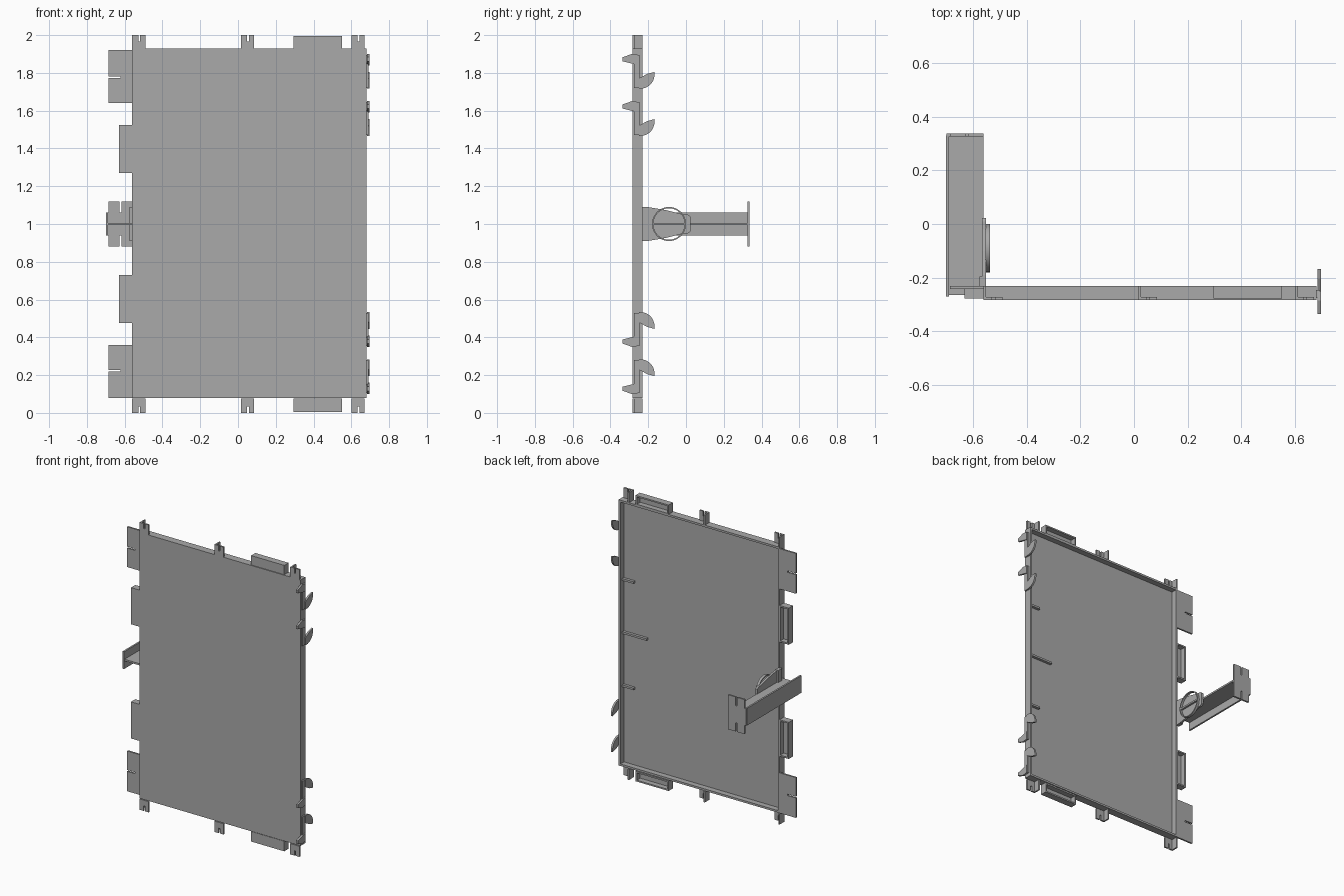
import bpy, bmesh, math

if "Cube" in bpy.data.objects:
    bpy.data.objects.remove(bpy.data.objects["Cube"], do_unlink=True)

grey = bpy.data.materials.new("plain_grey")
grey.use_nodes = True
colour = (0.4, 0.4, 0.4, 1)
grey.diffuse_color = colour
grey.node_tree.nodes["Principled BSDF"].inputs["Base Color"].default_value = colour


def finish(name, bm):
    bmesh.ops.recalc_face_normals(bm, faces=bm.faces[:])
    mesh = bpy.data.meshes.new(name)
    bm.to_mesh(mesh)
    bm.free()
    mesh.materials.append(grey)
    obj = bpy.data.objects.new(name, mesh)
    bpy.context.collection.objects.link(obj)
    return obj


def boxes(name, parts):
    """One object from boxes given as (x0, x1, y0, y1, z0, z1)."""
    bm = bmesh.new()
    for x0, x1, y0, y1, z0, z1 in parts:
        cube = bmesh.ops.create_cube(bm, size=1)["verts"]
        bmesh.ops.scale(bm, vec=(x1 - x0, y1 - y0, z1 - z0), verts=cube)
        bmesh.ops.translate(bm, vec=((x0 + x1) / 2, (y0 + y1) / 2, (z0 + z1) / 2), verts=cube)
    return finish(name, bm)


def extrude(name, outline, axis, start, end):
    """Extrude a flat outline along x (points are y, z) or y (points are x, z)."""
    bm = bmesh.new()
    place = (lambda p: (start, p[0], p[1])) if axis == "x" else (lambda p: (p[0], start, p[1]))
    face = bm.faces.new([bm.verts.new(place(p)) for p in outline])
    top = bmesh.ops.extrude_face_region(bm, geom=[face])["geom"]
    shift = (end - start, 0, 0) if axis == "x" else (0, end - start, 0)
    bmesh.ops.translate(bm, vec=shift, verts=[v for v in top if isinstance(v, bmesh.types.BMVert)])
    return finish(name, bm)


def flip(z, upper):
    return z if upper else 2 - z


def tray(name, x0, x1, z0, z1, front, back, wall):
    """Shallow box open at the back."""
    return boxes(name, [
        (x0, x1, front, front + wall, z0, z1),
        (x0, x0 + wall, front, back, z0, z1), (x1 - wall, x1, front, back, z0, z1),
        (x0, x1, front, back, z0, z0 + wall), (x0, x1, front, back, z1 - wall, z1)])


# Main panel with a raised rim behind
tray("panel", -0.56, 0.68, 0.08, 1.93, -0.283, -0.23, 0.014)

# Small ribs on the back of the panel
for z, length in ((0.63, 0.09), (1.0, 0.19), (1.37, 0.09)):
    boxes("panel_rib", [(0.67 - length, 0.67, -0.272, -0.25, z - 0.007, z + 0.007)])

for upper in (True, False):
    side = "upper" if upper else "lower"

    def span(a, b):
        return sorted((flip(a, upper), flip(b, upper)))

    # Slotted lugs with a side fin on the top and bottom edges
    for x in (-0.56, 0.016, 0.6):
        plate = [(0, 1.925), (0.07, 1.925), (0.07, 2), (0.042, 2), (0.042, 1.965),
                 (0.032, 1.965), (0.032, 2), (0, 2)]
        extrude(side + "_lug", [(x + a, flip(b, upper)) for a, b in plate], "y", -0.283, -0.272)
        boxes(side + "_lug_fin", [(x, x + 0.01, -0.275, -0.23, *span(1.925, 2))])

    # Open trays on the top, bottom and right edges
    tray(side + "_edge_tray", 0.295, 0.55, *span(1.925, 1.995), -0.277, -0.23, 0.01)
    tray(side + "_side_tray", -0.63, -0.555, *span(1.27, 1.525), -0.277, -0.23, 0.01)

    # Slotted side tabs
    tab = [(-0.555, 1.64), (-0.685, 1.64), (-0.685, 1.772), (-0.622, 1.772),
           (-0.622, 1.782), (-0.685, 1.782), (-0.685, 1.92), (-0.555, 1.92)]
    extrude(side + "_side_tab", [(x, flip(z, upper)) for x, z in tab], "y", -0.242, -0.23)

    # Latches: a tapered prong in front, a curved claw behind, a strip between
    for z in (1.625, 1.875):
        prong = [(-0.335, 0.008), (-0.335, -0.014), (-0.25, -0.035), (-0.25, 0.02), (-0.285, 0.026)]
        arc = [math.radians(a) for a in range(-90, 1, 10)]
        claw = [(-0.25, -0.158)] + [(-0.24 + 0.073 * math.cos(a), -0.085 + 0.073 * math.sin(a))
                                    for a in arc]
        claw += [(-0.167, -0.07), (-0.205, -0.08), (-0.25, -0.105)]
        for name, outline in (("prong", prong), ("claw", claw)):
            points = [(y, flip(z + dz, upper)) for y, dz in outline]
            extrude(side + "_latch_" + name, points, "x", 0.682, 0.695)
        boxes(side + "_latch_strip", [(0.675, 0.69, -0.275, -0.245, *span(z - 0.155, z + 0.02))])

# Rear arm: upright web, flat rib and slotted end plate
boxes("arm", [(-0.7, -0.688, -0.27, 0.33, 0.94, 1.06),
              (-0.69, -0.56, -0.265, 0.33, 0.994, 1.006)])
slot = [(-0.56, 1.12), (-0.617, 1.12), (-0.617, 1.06), (-0.627, 1.06), (-0.627, 1.12),
        (-0.685, 1.12), (-0.685, 1.06), (-0.697, 1.06)]
end_outline = slot + [(x, 2 - z) for x, z in reversed(slot)]
extrude("arm_end_plate", end_outline, "y", 0.325, 0.337)

# Tapered bracket carrying a ring
half = [(-0.235, 1.09), (-0.19, 1.088), (-0.1, 1.072), (-0.02, 1.052), (0.01, 1.05), (0.023, 1.04)]
bracket = half + [(y, 2 - z) for y, z in reversed(half)]
extrude("bracket", bracket, "x", -0.565, -0.55)
boxes("bracket_foot", [(-0.575, -0.55, -0.235, -0.195, 0.91, 1.09)])

bm = bmesh.new()
steps = 40
loops = []
for radius, x in ((0.09, -0.553), (0.09, -0.535), (0.083, -0.535), (0.083, -0.553)):
    loops.append([bm.verts.new((x, -0.09 + radius * math.cos(math.tau * i / steps),
                                1 + radius * math.sin(math.tau * i / steps))) for i in range(steps)])
for k in range(4):
    a, b = loops[k], loops[(k + 1) % 4]
    for i in range(steps):
        j = (i + 1) % steps
        bm.faces.new((a[i], a[j], b[j], b[i]))
ring = finish("ring", bm)
boxes("ring_bar", [(-0.553, -0.537, -0.175, -0.005, 0.994, 1.006)])

bpy.ops.object.select_all(action="DESELECT")
ring.select_set(True)
bpy.context.view_layer.objects.active = ring
bpy.ops.object.shade_smooth_by_angle()
